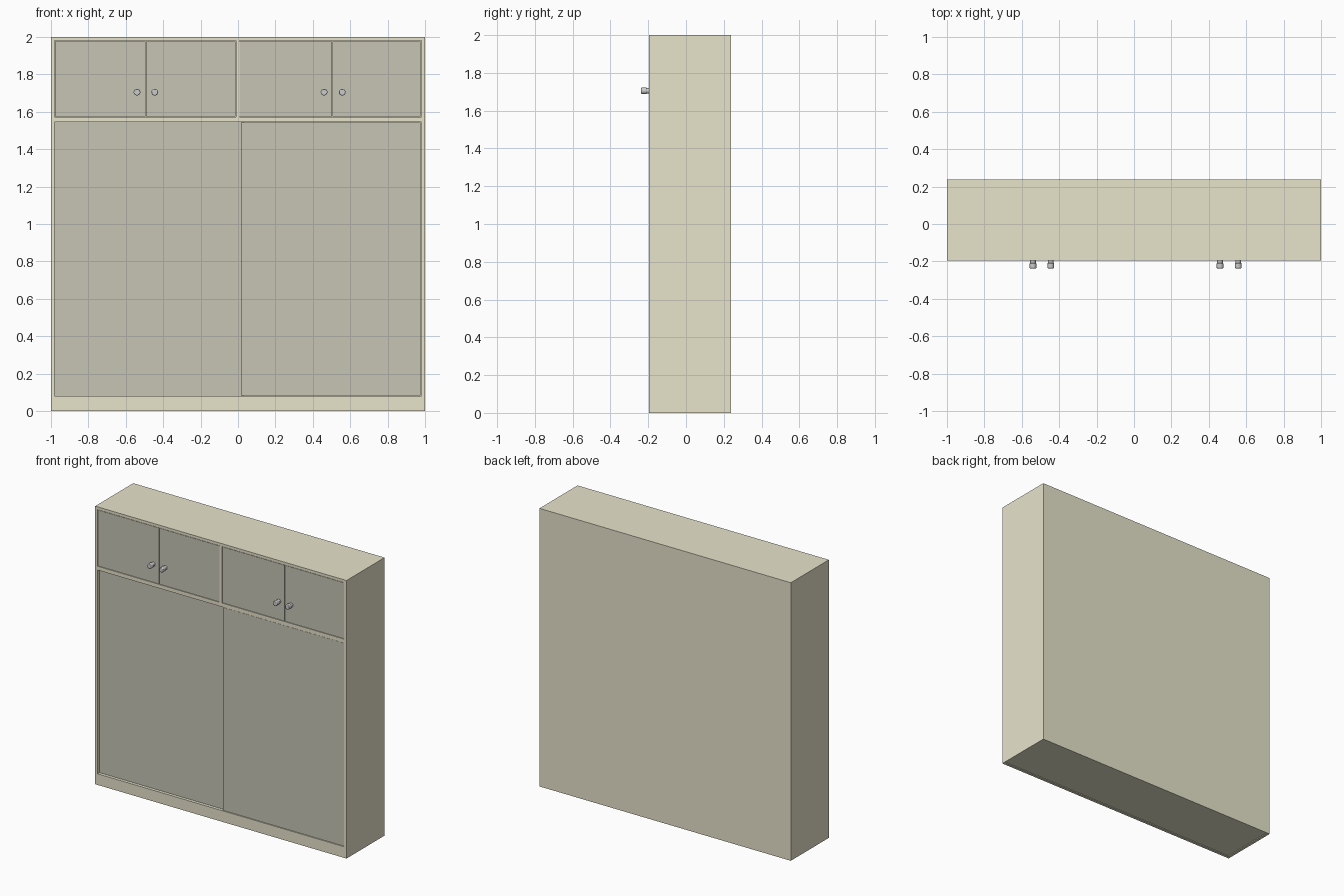
import bpy, math

if "Cube" in bpy.data.objects:
    bpy.data.objects.remove(bpy.data.objects["Cube"])


def material(name, rgb):
    m = bpy.data.materials.new(name)
    m.diffuse_color = (*rgb, 1)
    m.use_nodes = True
    m.node_tree.nodes["Principled BSDF"].inputs["Base Color"].default_value = m.diffuse_color
    return m


CREAM = material("cream_wood", (0.80, 0.77, 0.60))
OLIVE = material("olive_panel", (0.57, 0.56, 0.46))


def box(name, x, y, z, mat):
    """Box from (min, max) ranges on each axis."""
    bpy.ops.mesh.primitive_cube_add(
        size=1, location=[(a + b) / 2 for a, b in (x, y, z)])
    ob = bpy.context.object
    ob.name = name
    ob.scale = [b - a for a, b in (x, y, z)]
    bpy.ops.object.transform_apply(location=False, rotation=False, scale=True)
    ob.data.materials.append(mat)
    return ob


FRONT, BACK, T = -0.195, 0.237, 0.02
INNER = (FRONT, BACK - T)

# Carcass: sides, top, back, bottom and kick board
for name, x0 in (("left_side", -1), ("right_side", 1 - T)):
    box(name, (x0, x0 + T), (FRONT, BACK), (0, 2), CREAM)
box("top_panel", (-1 + T, 1 - T), (FRONT, BACK), (2 - T, 2), CREAM)
box("back_panel", (-1 + T, 1 - T), (BACK - T, BACK), (0, 2 - T), CREAM)
box("bottom_panel", (-1 + T, 1 - T), (FRONT + T, BACK - T), (0.005, 0.08), CREAM)
box("kick_board", (-1 + T, 1 - T), (FRONT, FRONT + T), (0, 0.08), CREAM)

# Shelf between lower and upper sections, and the upper divider
box("middle_shelf", (-1 + T, 1 - T), INNER, (1.545, 1.573), CREAM)
box("upper_divider", (-0.012, 0.008), INNER, (1.573, 2 - T), CREAM)

# Lower sliding doors, the right one running in front
box("lower_left_door", (-0.98, 0.03), (FRONT + 0.022, FRONT + 0.037), (0.08, 1.545), OLIVE)
box("lower_right_door", (0.015, 0.977), (FRONT + 0.004, FRONT + 0.019), (0.082, 1.542), OLIVE)

# Upper hinged doors in two pairs
for i, (x0, x1) in enumerate(((-0.979, -0.4935), (-0.4915, -0.013),
                              (0.009, 0.503), (0.506, 0.977))):
    box(f"upper_door_{i + 1}", (x0, x1), (FRONT + 0.004, FRONT + 0.02),
        (1.574, 1.976), OLIVE)

# Round knobs: a narrow stem with a rounded cap
for i, x in enumerate((-0.54, -0.445, 0.46, 0.557)):
    for part, r, y0, y1 in (("stem", 0.015, -0.215, -0.188),
                            ("cap", 0.018, -0.237, -0.208)):
        bpy.ops.mesh.primitive_cylinder_add(
            vertices=24, radius=r, depth=y1 - y0,
            location=(x, (y0 + y1) / 2, 1.705), rotation=(math.pi / 2, 0, 0))
        ob = bpy.context.object
        ob.name = f"knob_{part}_{i + 1}"
        if part == "cap":
            bev = ob.modifiers.new("rounded_rim", "BEVEL")
            bev.width, bev.segments = 0.004, 2
        bpy.ops.object.shade_smooth_by_angle()
